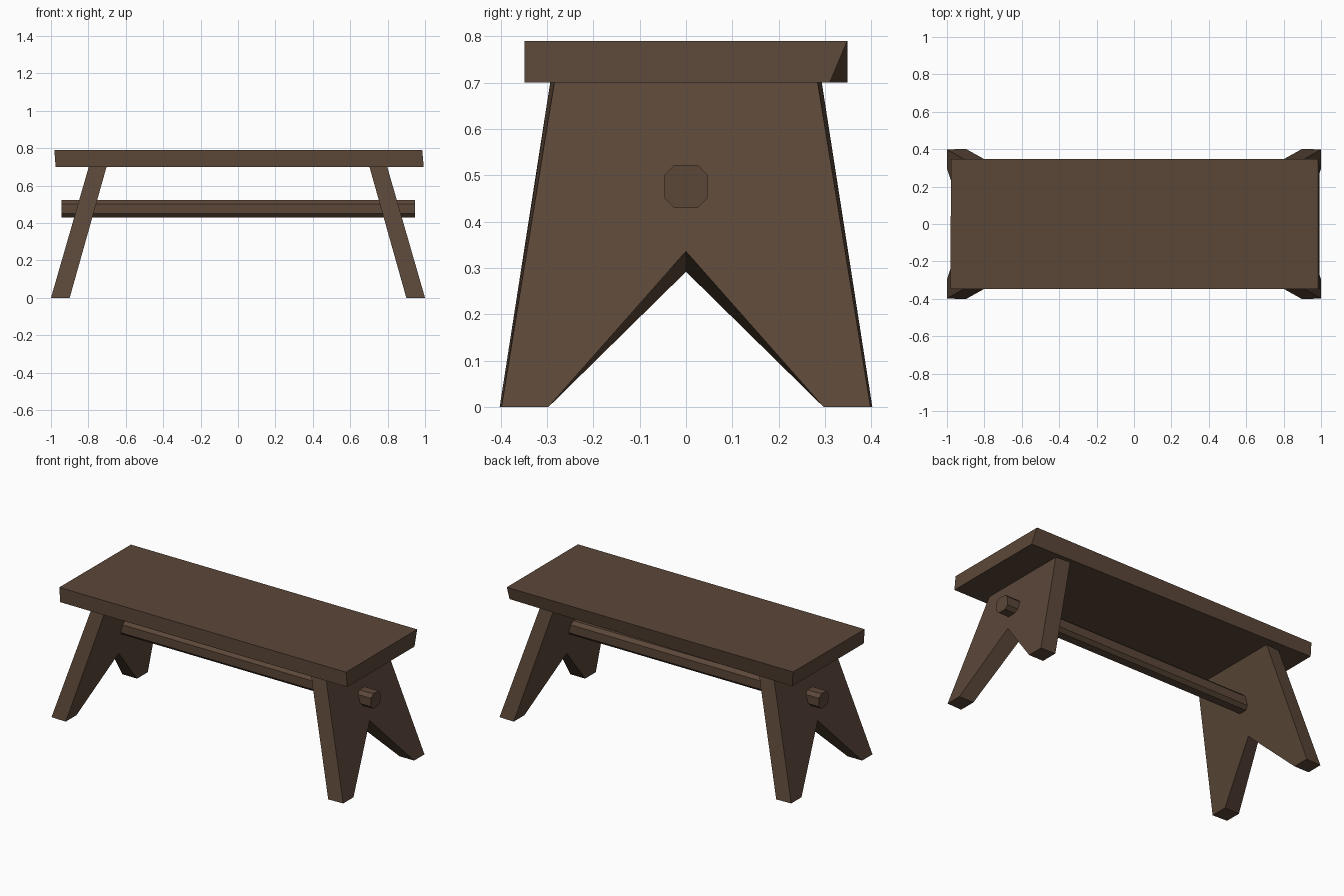
import bpy, bmesh, math

if "Cube" in bpy.data.objects:
    bpy.data.objects.remove(bpy.data.objects["Cube"])

wood = bpy.data.materials.new("dark brown wood")
wood.diffuse_color = (0.105, 0.063, 0.040, 1)
wood.use_nodes = True
wood.node_tree.nodes["Principled BSDF"].inputs["Base Color"].default_value = wood.diffuse_color


def loft(name, ring_a, ring_b):
    """Solid between two matching outlines."""
    bm = bmesh.new()
    a = [bm.verts.new(p) for p in ring_a]
    b = [bm.verts.new(p) for p in ring_b]
    n = len(a)
    bm.faces.new(a)
    bm.faces.new(b[::-1])
    for i in range(n):
        j = (i + 1) % n
        bm.faces.new((a[i], b[i], b[j], a[j]))
    bmesh.ops.recalc_face_normals(bm, faces=bm.faces)
    mesh = bpy.data.meshes.new(name)
    bm.to_mesh(mesh)
    bm.free()
    mesh.materials.append(wood)
    obj = bpy.data.objects.new(name, mesh)
    bpy.context.collection.objects.link(obj)
    return obj


# Seat plank, slightly irregular as if hand cut
loft("seat",
     [(-0.975, -0.348, 0.70), (0.993, -0.348, 0.70), (0.993, 0.31, 0.70), (-0.972, 0.348, 0.70)],
     [(-0.982, -0.348, 0.79), (0.985, -0.348, 0.79), (0.985, 0.348, 0.79), (-0.978, 0.348, 0.79)])


# Splayed end boards with a V notch forming two feet
def board_outline(side, x_foot, x_top, y_foot, y_top, apex):
    def x_at(z):
        return side * (x_foot + (x_top - x_foot) * z / 0.70)
    half = [(y_top, 0.70), (y_foot, 0.0), (0.297, 0.0)]
    outline = half + [(0.0, apex)] + [(-y, z) for y, z in reversed(half)]
    return [(x_at(z), y, z) for y, z in outline]


for name, side in (("left_leg_board", -1), ("right_leg_board", 1)):
    loft(name,
         board_outline(side, 1.0, 0.798, 0.398, 0.284, 0.336),
         board_outline(side, 0.90, 0.703, 0.402, 0.293, 0.292))

# Eight-sided stretcher bar passing through both boards
w, c = 0.046, 0.026
octagon = [(-c, -w), (c, -w), (w, -c), (w, c), (c, w), (-c, w), (-w, c), (-w, -c)]
loft("stretcher",
     [(-0.945, y, z + 0.476) for y, z in octagon],
     [(0.945, y, z + 0.476) for y, z in octagon])
